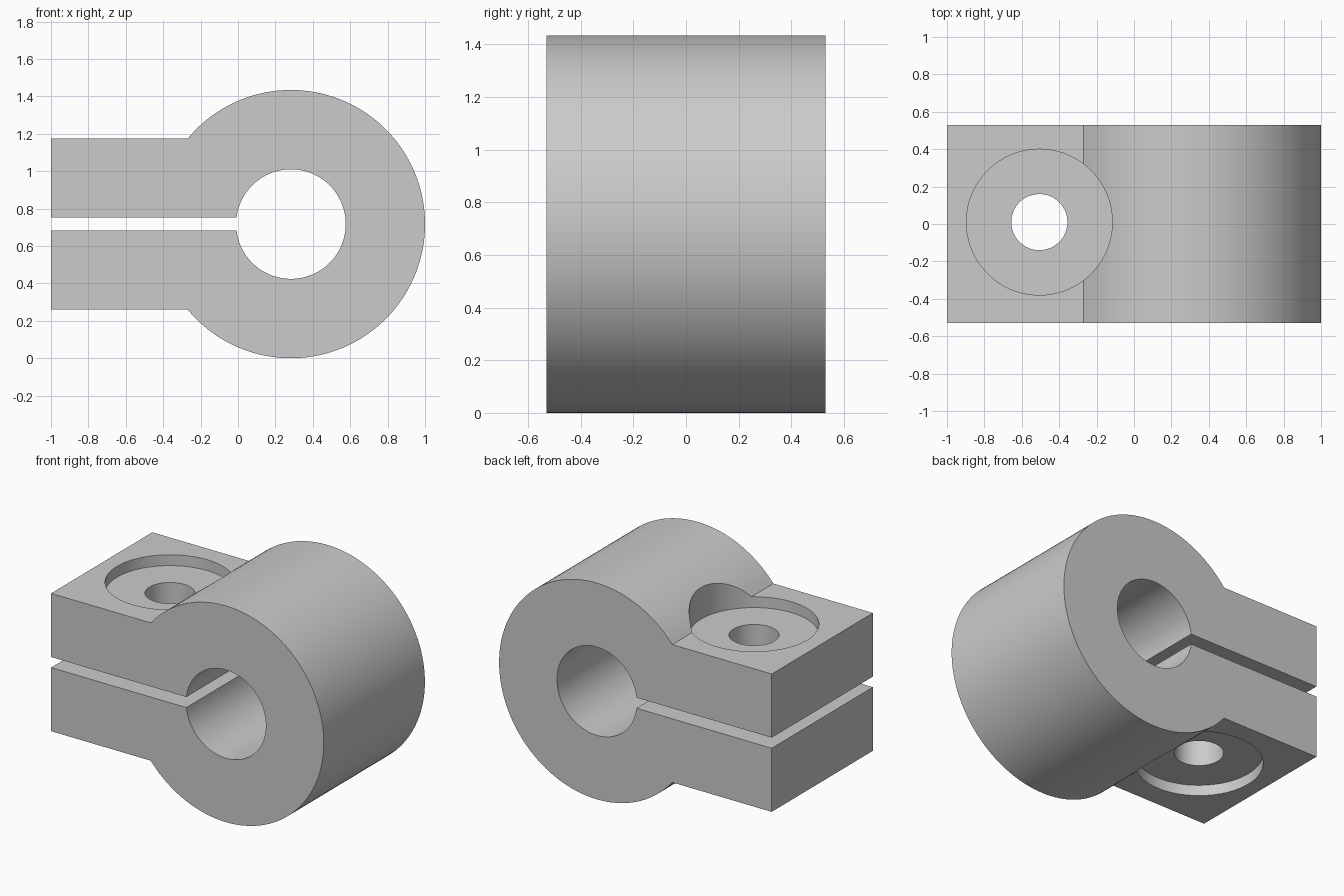
import bpy
import bmesh
from math import asin, cos, sin, pi, radians

# Main dimensions
CX, CZ = 0.283, 0.717            # axis of the round clamp body
R_OUT, R_IN = 0.717, 0.293       # outer and bore radius
ARM, SLOT = 0.457, 0.035         # half heights of the arms and the slot
HALF_W = 0.53                    # half width along y
BOLT_X, BOLT_Y = -0.506, 0.01    # bolt axis
BOLT_R, SEAT_R, SEAT_DEPTH = 0.15, 0.39, 0.072

default = bpy.data.objects.get("Cube")
if default:
    bpy.data.objects.remove(default)

grey = bpy.data.materials.new("light grey metal")
grey.use_nodes = True
colour = (0.6, 0.6, 0.6, 1)
grey.diffuse_color = colour
grey.node_tree.nodes["Principled BSDF"].inputs["Base Color"].default_value = colour


def arc(radius, half_height, steps):
    """Arc round the clamp axis, open towards -x, from top to bottom."""
    start = pi - asin(half_height / radius)
    angles = [start * (1 - 2 * i / steps) for i in range(steps + 1)]
    return [(CX + radius * cos(a), CZ + radius * sin(a)) for a in angles]


def cylinder(name, radius, bottom, top):
    bpy.ops.mesh.primitive_cylinder_add(
        vertices=96, radius=radius, depth=top - bottom,
        location=(BOLT_X, BOLT_Y, (top + bottom) / 2))
    obj = bpy.context.object
    obj.name = name
    obj.hide_render = True
    return obj


# Clamp body: split ring with two arms, extruded along y
profile = [(-1, CZ + ARM)] + arc(R_OUT, ARM, 120) + [(-1, CZ - ARM), (-1, CZ - SLOT)]
profile += arc(R_IN, SLOT, 80)[::-1] + [(-1, CZ + SLOT)]
bm = bmesh.new()
face = bm.faces.new([bm.verts.new((x, -HALF_W, z)) for x, z in profile])
extruded = bmesh.ops.extrude_face_region(bm, geom=[face])["geom"]
moved = [v for v in extruded if isinstance(v, bmesh.types.BMVert)]
bmesh.ops.translate(bm, verts=moved, vec=(0, 2 * HALF_W, 0))
bmesh.ops.recalc_face_normals(bm, faces=bm.faces)
mesh = bpy.data.meshes.new("clamp_body")
bm.to_mesh(mesh)
bm.free()
mesh.materials.append(grey)
body = bpy.data.objects.new("clamp_body", mesh)
bpy.context.collection.objects.link(body)

# Bolt hole and the round bolt seats above and below
cutters = [
    cylinder("bolt_hole_cutter", BOLT_R, -0.5, 2),
    cylinder("top_seat_cutter", SEAT_R, CZ + ARM - SEAT_DEPTH, 2),
    cylinder("bottom_seat_cutter", SEAT_R, -0.5, CZ - ARM + SEAT_DEPTH),
]
bpy.ops.object.select_all(action="DESELECT")
body.select_set(True)
bpy.context.view_layer.objects.active = body
for cutter in cutters:
    cut = body.modifiers.new(cutter.name, "BOOLEAN")
    cut.operation = "DIFFERENCE"
    cut.solver = "EXACT"
    cut.object = cutter
    bpy.ops.object.modifier_apply(modifier=cut.name)
    bpy.data.objects.remove(cutter)

bpy.ops.object.shade_smooth_by_angle(angle=radians(30))
